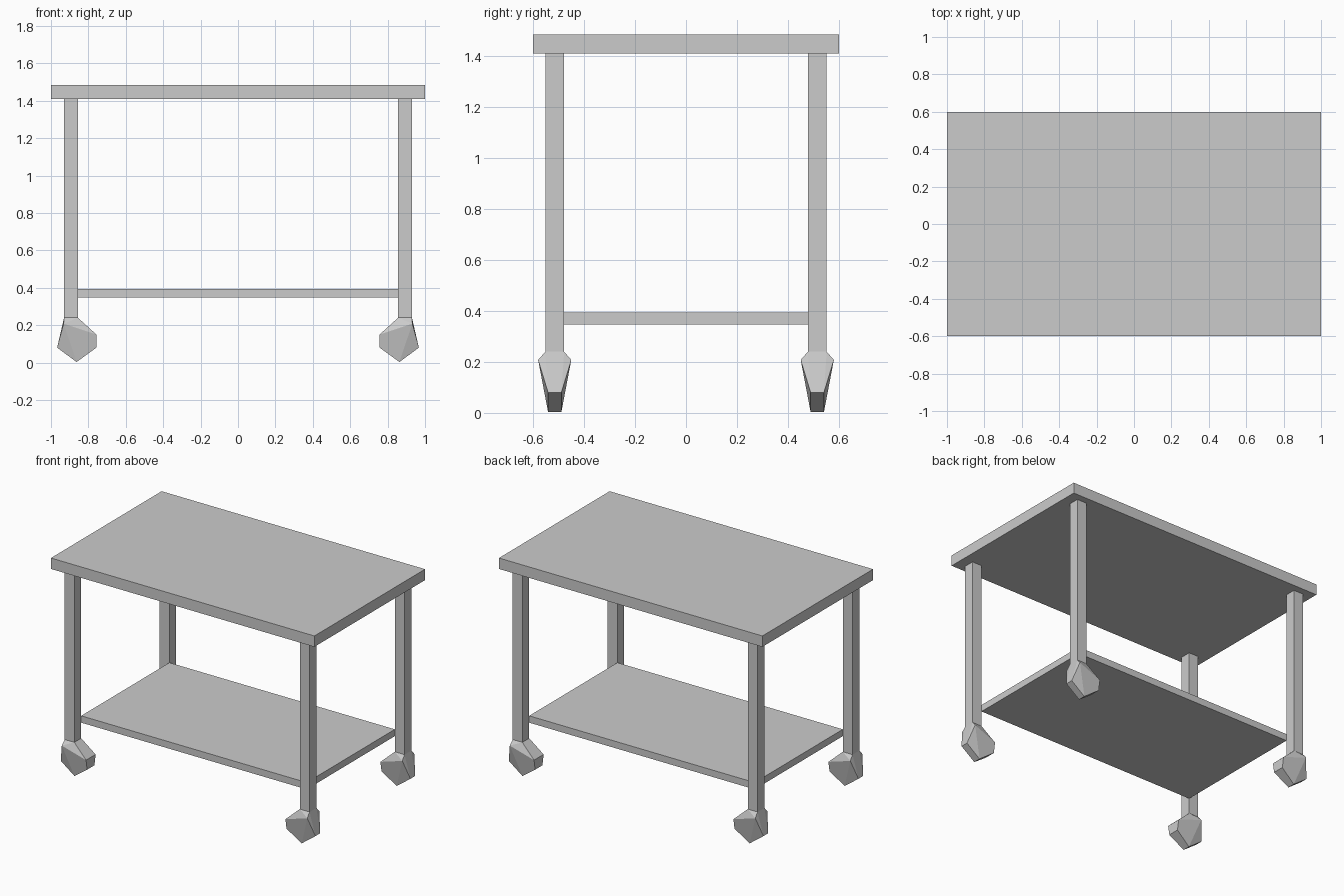
import bpy, bmesh, math

if "Cube" in bpy.data.objects:
    bpy.data.objects.remove(bpy.data.objects["Cube"])

LEG_X, LEG_Y, LEG_HALF = 0.893, 0.515, 0.037


def new_object(name, bm):
    bmesh.ops.recalc_face_normals(bm, faces=bm.faces)
    mesh = bpy.data.meshes.new(name)
    bm.to_mesh(mesh)
    bm.free()
    obj = bpy.data.objects.new(name, mesh)
    bpy.context.collection.objects.link(obj)
    return obj


def box(name, lo, hi):
    bm = bmesh.new()
    bmesh.ops.create_cube(bm, size=1)
    for v in bm.verts:
        v.co = [(a + b) / 2 + c * (b - a) for a, b, c in zip(lo, hi, v.co)]
    return new_object(name, bm)


# Side profile of the faceted caster: (outward x, z, half width)
CASTER = [
    (0.930, 0.240, 0.037), (0.856, 0.240, 0.037),   # top, meets the leg
    (0.932, 0.208, 0.065),                          # widest shoulder
    (0.757, 0.150, 0.052), (0.757, 0.080, 0.040),   # inner edge
    (0.863, 0.003, 0.026), (0.967, 0.080, 0.026),   # ground contact, outer edge
]


def caster(name, sx, sy):
    bm = bmesh.new()
    for x, z, half in CASTER:
        for side in (-1, 1):
            bm.verts.new((sx * x, sy * LEG_Y + side * half, z))
    result = bmesh.ops.convex_hull(bm, input=bm.verts)
    loose = [v for v in bm.verts if not v.link_faces]
    bmesh.ops.delete(bm, geom=loose, context='VERTS')
    bmesh.ops.dissolve_limit(bm, angle_limit=math.radians(2),
                             verts=bm.verts, edges=bm.edges)
    return new_object(name, bm)


# Table top and lower shelf
box("table_top", (-1, -0.6, 1.41), (1, 0.6, 1.485))
shelf_x, shelf_y = LEG_X - LEG_HALF, LEG_Y - LEG_HALF
box("lower_shelf", (-shelf_x, -shelf_y, 0.347), (shelf_x, shelf_y, 0.394))

# Legs and casters at the four corners
for sy, depth in ((-1, "front"), (1, "back")):
    for sx, side in ((-1, "left"), (1, "right")):
        cx, cy = sx * LEG_X, sy * LEG_Y
        box(f"{depth}_{side}_leg",
            (cx - LEG_HALF, cy - LEG_HALF, 0.24),
            (cx + LEG_HALF, cy + LEG_HALF, 1.41))
        caster(f"{depth}_{side}_caster", sx, sy)
